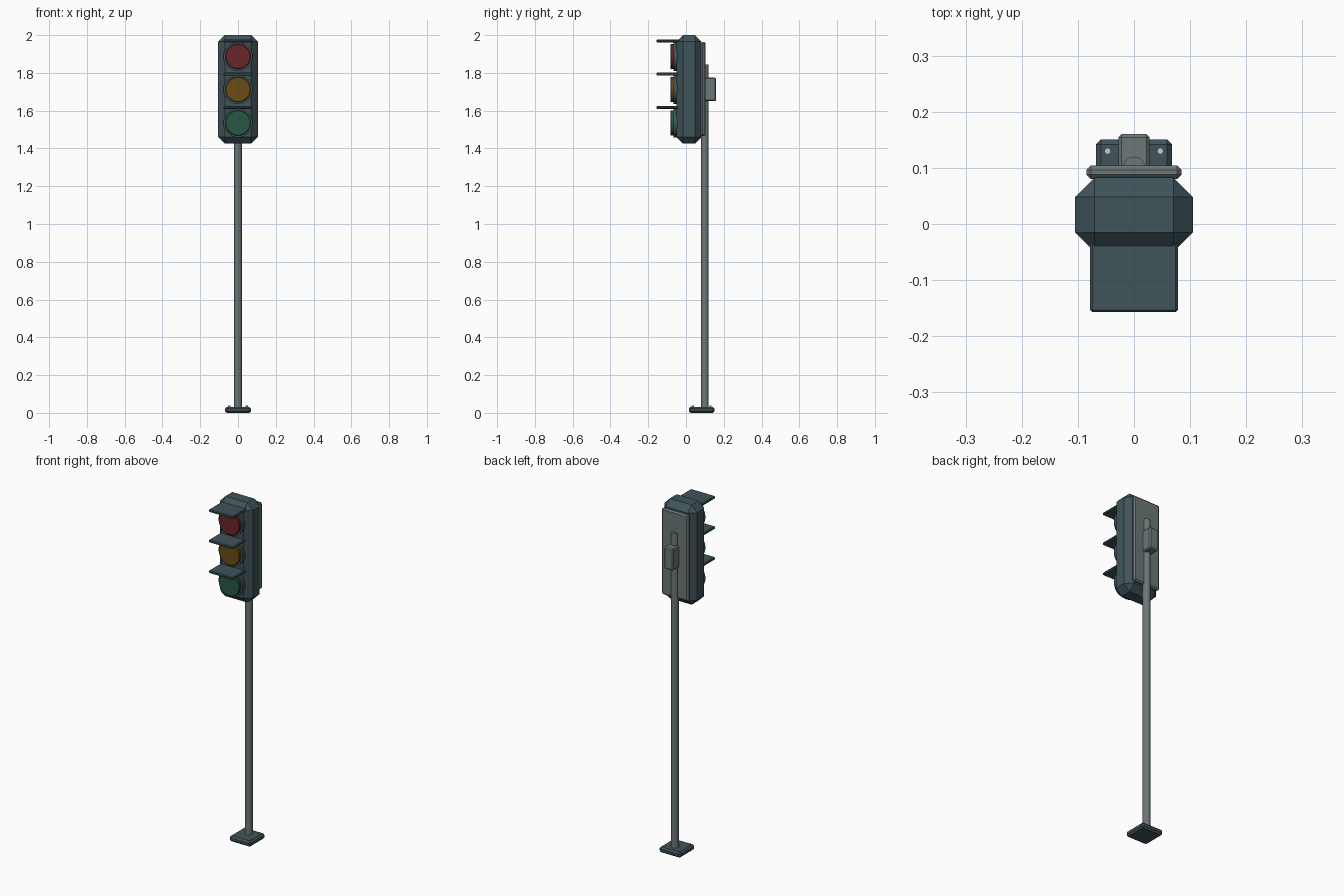
import bpy, bmesh
from math import pi
from mathutils import Matrix, Vector

cube = bpy.data.objects.get("Cube")
if cube:
    bpy.data.objects.remove(cube, do_unlink=True)


def material(name, colour):
    m = bpy.data.materials.new(name)
    m.use_nodes = True
    m.diffuse_color = (*colour, 1)
    bsdf = next(n for n in m.node_tree.nodes if n.type == 'BSDF_PRINCIPLED')
    bsdf.inputs["Base Color"].default_value = (*colour, 1)
    return m


slate = material("dark slate paint", (0.05, 0.088, 0.102))
steel = material("grey steel", (0.15, 0.185, 0.185))
bright = material("bright bolt metal", (0.6, 0.6, 0.58))
red = material("red glass", (0.14, 0.019, 0.021))
amber = material("amber glass", (0.15, 0.07, 0.007))
green = material("green glass", (0.021, 0.098, 0.057))


def finish(bm, name, mat, bevel=0):
    if bevel:
        bmesh.ops.bevel(bm, geom=bm.edges[:], offset=bevel, segments=1, affect='EDGES')
    mesh = bpy.data.meshes.new(name)
    bm.to_mesh(mesh)
    bm.free()
    mesh.materials.append(mat)
    ob = bpy.data.objects.new(name, mesh)
    bpy.context.collection.objects.link(ob)
    return ob


def box(name, mat, low, high, bevel):
    """Chamfered box between two corners."""
    low, high = Vector(low), Vector(high)
    bm = bmesh.new()
    bmesh.ops.create_cube(bm, size=1, matrix=Matrix.Translation((low + high) / 2)
                          @ Matrix.Diagonal((*(high - low), 1)))
    return finish(bm, name, mat, bevel)


def cylinder(name, mat, radius, start, end, sides=32, top_radius=None):
    """Round bar or cone between two points."""
    start, end = Vector(start), Vector(end)
    axis = end - start
    bm = bmesh.new()
    turn = axis.to_track_quat('Z', 'Y').to_matrix().to_4x4()
    bmesh.ops.create_cone(bm, cap_ends=True, segments=sides, radius1=radius,
                          radius2=top_radius or radius, depth=axis.length,
                          matrix=Matrix.Translation((start + end) / 2) @ turn)
    ob = finish(bm, name, mat)
    bpy.ops.object.select_all(action='DESELECT')
    ob.select_set(True)
    bpy.context.view_layer.objects.active = ob
    bpy.ops.object.shade_smooth_by_angle(angle=pi / 6)
    return ob


# Signal head with broad chamfers, and its rear cover
box("housing", slate, (-0.105, -0.05, 1.425), (0.105, 0.083, 2.0), 0.035)
box("back_plate", steel, (-0.085, 0.08, 1.465), (0.085, 0.104, 1.963), 0.008)

# Lamps with rims and flat visors
for label, mat, z in (("red", red, 1.887), ("amber", amber, 1.712), ("green", green, 1.535)):
    cylinder(label + "_lamp_rim", slate, 0.077, (0, -0.04, z), (0, -0.067, z))
    cylinder(label + "_lens", mat, 0.067, (0, -0.06, z), (0, -0.079, z))
    cylinder(label + "_lens_edge", mat, 0.067, (0, -0.079, z), (0, -0.082, z), top_radius=0.064)
    box(label + "_visor", slate, (-0.078, -0.157, z + 0.074), (0.078, -0.03, z + 0.089), 0.004)

# Pole and mounting bracket
cylinder("pole", steel, 0.02, (0, 0.1, 0.02), (0, 0.1, 1.845), 24)
box("bracket", steel, (-0.028, 0.095, 1.65), (0.028, 0.16, 1.775), 0.006)

# Base plate and its four bolts
box("base_plate", slate, (-0.068, 0.015, 0), (0.068, 0.151, 0.032), 0.009)
for side, x in (("right", -0.047), ("left", 0.047)):
    for place, y in (("front", 0.036), ("back", 0.13)):
        cylinder(f"{place}_{side}_bolt", bright, 0.006, (x, y, 0.028), (x, y, 0.038), 8)
